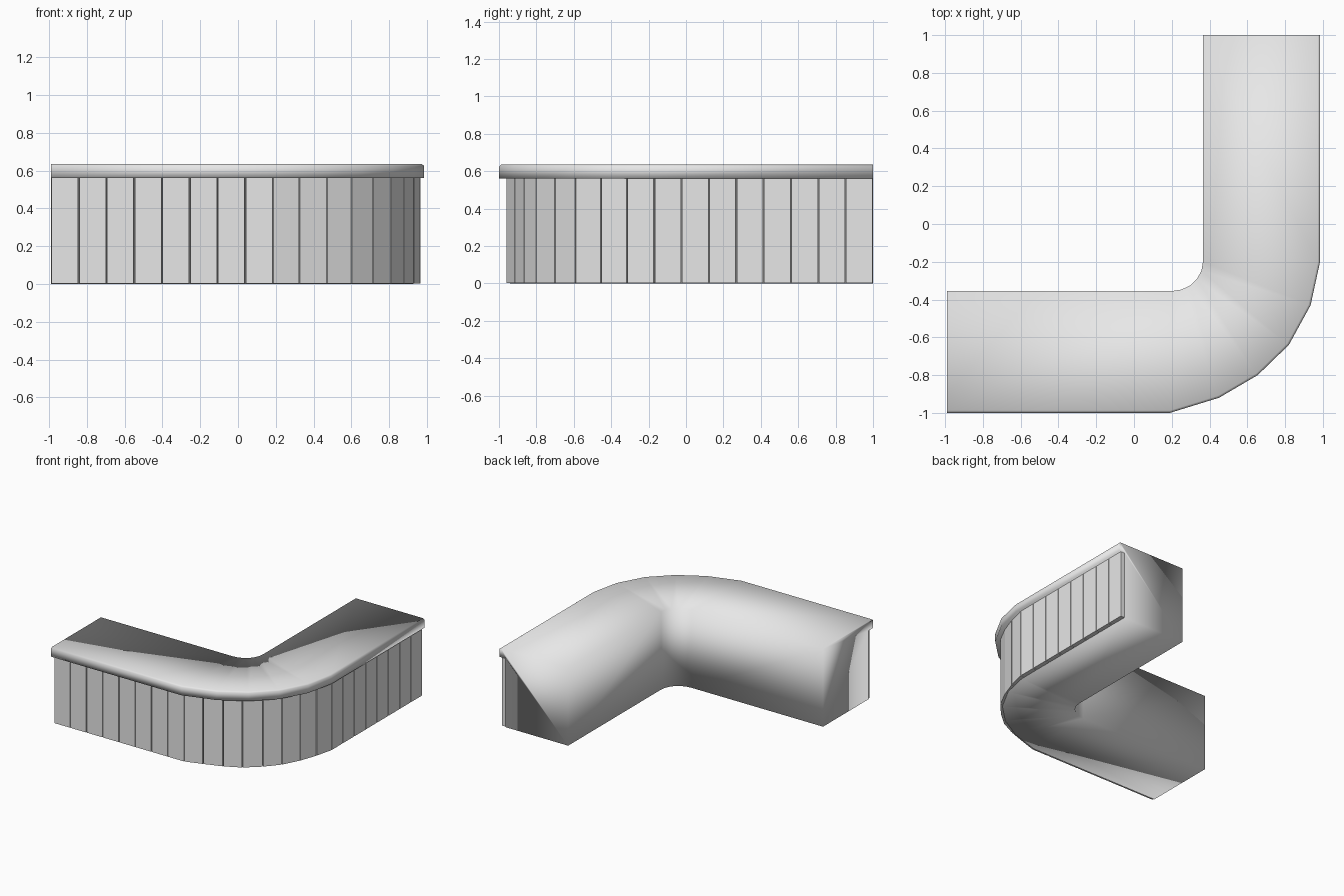
import bpy, bmesh
from math import sin, cos, radians
from mathutils import Vector

cube = bpy.data.objects.get("Cube")
if cube:
    bpy.data.objects.remove(cube, do_unlink=True)

grey = bpy.data.materials.new("light grey")
grey.use_nodes = True
grey.diffuse_color = (0.8, 0.8, 0.8, 1)
grey.node_tree.nodes["Principled BSDF"].inputs["Base Color"].default_value = (0.8, 0.8, 0.8, 1)


def make_object(name, bm, smooth):
    bmesh.ops.recalc_face_normals(bm, faces=bm.faces)
    for f in bm.faces:
        f.smooth = smooth
    mesh = bpy.data.meshes.new(name)
    bm.to_mesh(mesh)
    bm.free()
    mesh.materials.append(grey)
    ob = bpy.data.objects.new(name, mesh)
    bpy.context.collection.objects.link(ob)
    return ob


# Counter: an overhanging worktop section swept round the corner
outer = [(-0.99, -1), (0.19, -1), (0.45, -0.92), (0.655, -0.80),
         (0.82, -0.64), (0.935, -0.43), (0.985, -0.20), (0.985, 1)]
bend = [radians(18 * i) for i in range(6)]
inner = [(-0.99, -0.355)]
inner += [(0.2 + 0.165 * sin(a), -0.2 - 0.155 * cos(a)) for a in bend]
inner += [(0.365, 1)]
# Section: share of the depth from the outer edge, and height
section = [(0.09, 0), (0.09, 0.56), (0, 0.56), (0, 0.625),
           (0.02, 0.635), (1, 0.635), (1, 0)]

bm = bmesh.new()
rings = []
for o, i in zip(outer, inner):
    o, i = Vector(o), Vector(i)
    rings.append([bm.verts.new((*o.lerp(i, t), z)) for t, z in section])
for a, b in zip(rings, rings[1:]):
    for k in range(len(section)):
        n = (k + 1) % len(section)
        bm.faces.new((a[k], a[n], b[n], b[k]))
bm.faces.new(rings[0])
bm.faces.new(rings[-1])
make_object("counter", bm, True)

# Front panels: flat boards with narrow gaps, following the outer side
curve = [(0.185, -0.96), (0.325, -0.915), (0.47, -0.865), (0.60, -0.80),
         (0.715, -0.70), (0.81, -0.59), (0.88, -0.455), (0.93, -0.315),
         (0.965, -0.17)]
curve = [Vector(p) for p in curve]
front_end, back_end = Vector((-0.99, -0.96)), Vector((0.965, 1))
path = [front_end.lerp(curve[0], i / 8) for i in range(8)] + curve
path += [curve[-1].lerp(back_end, i / 8) for i in range(1, 9)]

GAP, THICK = 0.003, 0.04
bm = bmesh.new()
for a, b in zip(path, path[1:]):
    along = (b - a).normalized()
    inward = Vector((-along.y, along.x)) * THICK
    a, b = a + along * GAP, b - along * GAP
    corners = [a, b, b + inward, a + inward]
    low = [bm.verts.new((*c, 0.003)) for c in corners]
    high = [bm.verts.new((*c, 0.56)) for c in corners]
    bm.faces.new(low)
    bm.faces.new(high)
    for k in range(4):
        n = (k + 1) % 4
        bm.faces.new((low[k], low[n], high[n], high[k]))
make_object("front_panels", bm, False)
